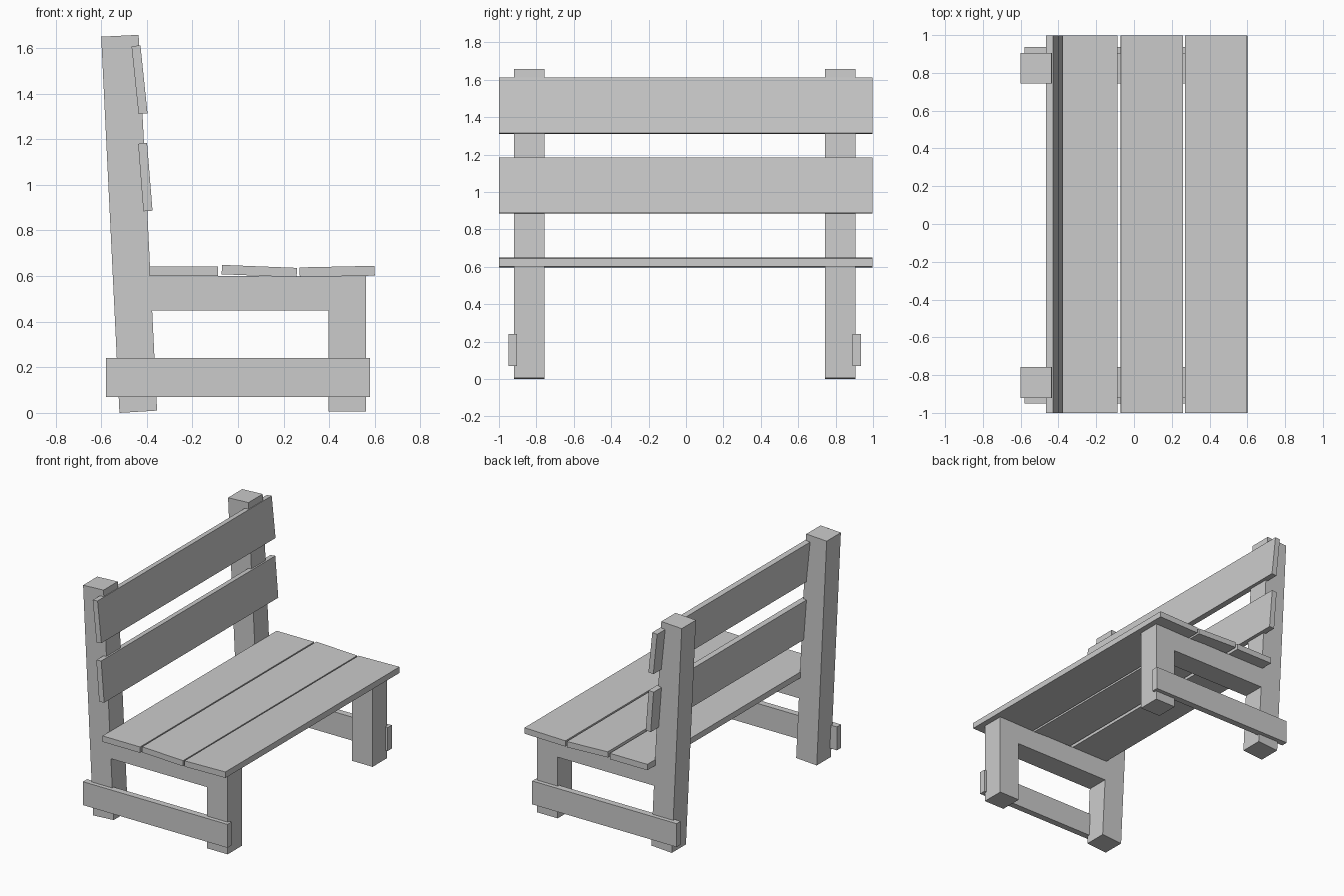
import bpy, bmesh

if "Cube" in bpy.data.objects:
    bpy.data.objects.remove(bpy.data.objects["Cube"])


def prism(name, profile, y0, y1):
    """Extrude an x-z outline from y0 to y1."""
    bm = bmesh.new()
    face = bm.faces.new([bm.verts.new((x, y0, z)) for x, z in profile])
    ext = bmesh.ops.extrude_face_region(bm, geom=[face])
    verts = [g for g in ext["geom"] if isinstance(g, bmesh.types.BMVert)]
    bmesh.ops.translate(bm, verts=verts, vec=(0, y1 - y0, 0))
    bmesh.ops.recalc_face_normals(bm, faces=bm.faces)
    mesh = bpy.data.meshes.new(name)
    bm.to_mesh(mesh)
    bm.free()
    obj = bpy.data.objects.new(name, mesh)
    bpy.context.collection.objects.link(obj)
    return obj


def rect(x0, x1, z0, z1):
    return [(x0, z0), (x1, z0), (x1, z1), (x0, z1)]


# Two side frames: leaning back post, front leg, seat rail, outer stretcher
post = [(-0.52, 0.0), (-0.355, 0.01), (-0.436, 1.658), (-0.60, 1.65)]
sides = {"left": ((-0.92, -0.757), (-0.95, -0.903)),
         "right": ((0.743, 0.906), (0.889, 0.936))}
for side, (frame, outer) in sides.items():
    prism(f"back_post_{side}", post, *frame)
    prism(f"front_leg_{side}", rect(0.396, 0.561, 0.006, 0.60), *frame)
    prism(f"seat_rail_{side}", rect(-0.385, 0.396, 0.45, 0.60), *frame)
    prism(f"stretcher_{side}", rect(-0.58, 0.58, 0.07, 0.24), *outer)

# Seat and backrest planks, each slightly tilted
planks = {
    "seat_plank_back": rect(-0.388, -0.087, 0.60, 0.643),
    "seat_plank_middle": [(-0.072, 0.608), (0.257, 0.595), (0.259, 0.636), (-0.07, 0.649)],
    "seat_plank_front": [(0.271, 0.596), (0.60, 0.602), (0.599, 0.645), (0.27, 0.638)],
    "backrest_plank_lower": [(-0.415, 0.884), (-0.375, 0.887), (-0.399, 1.184), (-0.438, 1.18)],
    "backrest_plank_upper": [(-0.436, 1.31), (-0.397, 1.314), (-0.428, 1.612), (-0.467, 1.608)],
}
for name, profile in planks.items():
    prism(name, profile, -1.0, 0.998)
